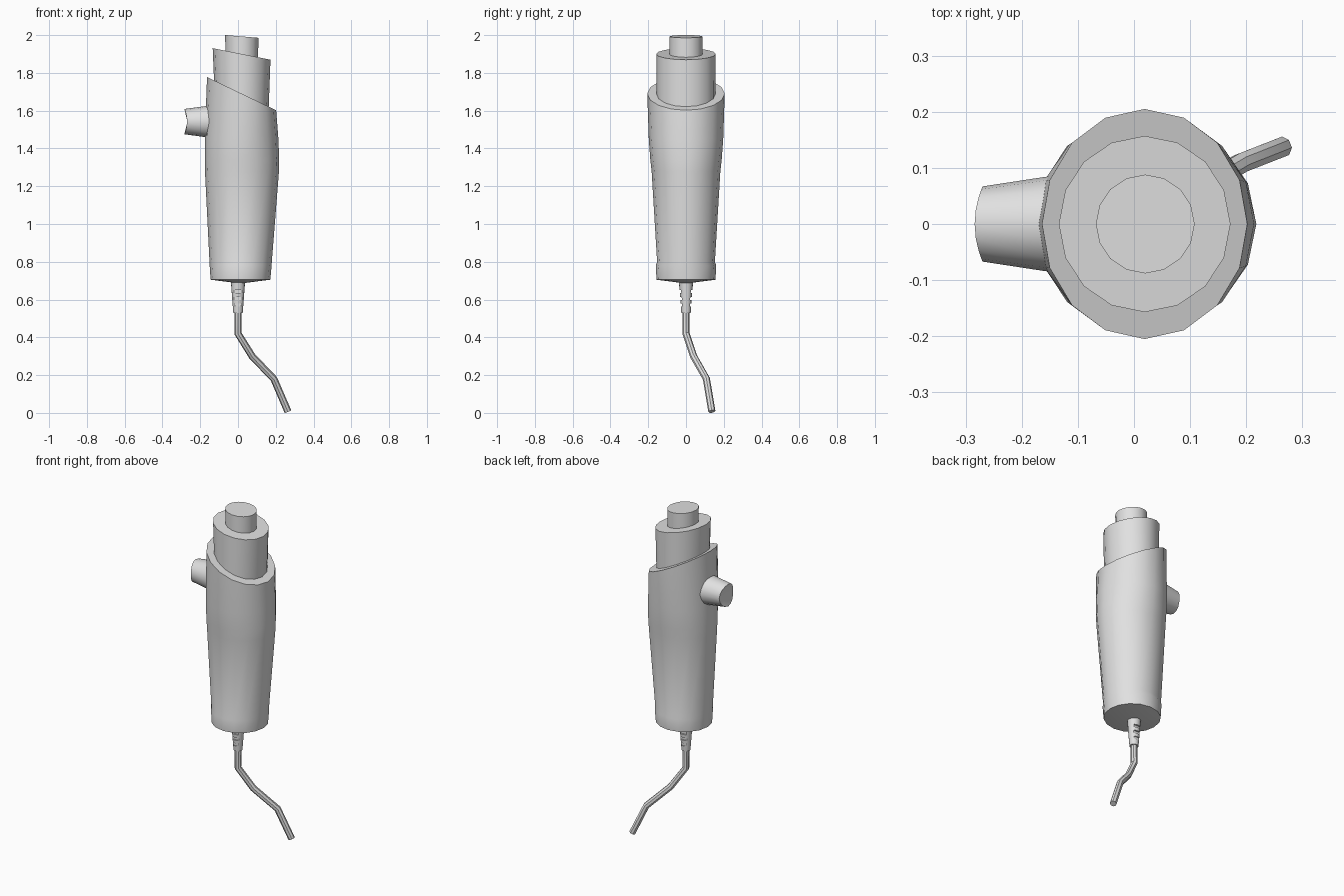
import bpy, bmesh
from math import cos, sin, pi
from mathutils import Vector

if "Cube" in bpy.data.objects:
    bpy.data.objects.remove(bpy.data.objects["Cube"], do_unlink=True)

grey = bpy.data.materials.new("light_grey")
grey.use_nodes = True
colour = (0.75, 0.75, 0.75, 1)
grey.diffuse_color = colour
grey.node_tree.nodes["Principled BSDF"].inputs["Base Color"].default_value = colour


def finish(obj):
    """Assign the material and smooth everything but sharp edges."""
    obj.data.materials.clear()
    obj.data.materials.append(grey)
    bpy.ops.object.select_all(action="DESELECT")
    obj.select_set(True)
    bpy.context.view_layer.objects.active = obj
    bpy.ops.object.shade_smooth_by_angle(angle=pi / 6)
    return obj


def loft(name, rings, centre=None):
    """Skin rings of points; close the first flat or as a fan to centre."""
    bm = bmesh.new()
    loops = [[bm.verts.new(p) for p in ring] for ring in rings]
    n = len(loops[0])
    for a, b in zip(loops, loops[1:]):
        for i in range(n):
            j = (i + 1) % n
            bm.faces.new((a[i], a[j], b[j], b[i]))
    bm.faces.new(loops[-1])
    if centre:
        tip = bm.verts.new(centre)
        for i in range(n):
            bm.faces.new((loops[0][i], tip, loops[0][(i + 1) % n]))
    else:
        bm.faces.new(loops[0])
    bmesh.ops.recalc_face_normals(bm, faces=bm.faces)
    mesh = bpy.data.meshes.new(name)
    bm.to_mesh(mesh)
    bm.free()
    obj = bpy.data.objects.new(name, mesh)
    bpy.context.collection.objects.link(obj)
    return finish(obj)


def ring(z, cx, rx, ry, slope=0, n=16):
    """Elliptical ring around z, sheared along x by slope."""
    angles = [2 * pi * i / n for i in range(n)]
    return [Vector((cx + rx * cos(a), ry * sin(a), z + slope * rx * cos(a))) for a in angles]


# Handle with shallow grip hollows and a slanted top
loft("handle_body", [
    ring(0.705, 0.013, 0.158, 0.156),
    ring(0.78, 0.014, 0.164, 0.160),
    ring(0.80, 0.014, 0.165, 0.153),
    ring(1.28, 0.021, 0.196, 0.182),
    ring(1.34, 0.021, 0.197, 0.189),
    ring(1.45, 0.019, 0.195, 0.197),
    ring(1.69, 0.019, 0.183, 0.205, -0.48),
], centre=(0.013, 0, 0.685))

# Collar and push button
loft("collar", [ring(1.55, 0.021, 0.139, 0.156),
                ring(1.90, 0.019, 0.153, 0.157, -0.2)])
loft("top_button", [ring(1.85, 0.02, 0.086, 0.088),
                    ring(1.993, 0.02, 0.088, 0.088, -0.085)])


# Side knob with a saddle-shaped end
def knob_ring(x, r, dip=0, n=16):
    angles = [2 * pi * i / n for i in range(n)]
    return [Vector((x - dip * sin(a) ** 2, r * cos(a), 1.542 + r * sin(a))) for a in angles]


loft("side_knob", [knob_ring(-0.27, 0.067, 0.014),
                   knob_ring(-0.165, 0.083),
                   knob_ring(-0.1, 0.092)], centre=(-0.268, 0, 1.542))

# Strain relief with slots cut front and back
relief = loft("strain_relief", [ring(0.53, 0, 0.025, 0.025),
                                ring(0.70, 0, 0.038, 0.038)])
for k in range(3):
    z = 0.57 + 0.036 * k
    for side in (-1, 1):
        bpy.ops.mesh.primitive_cube_add(size=1, location=(0, side * 0.04, z))
        cutter = bpy.context.object
        cutter.name = "slot_cutter"
        cutter.scale = (0.042, 0.036, 0.016)
        cutter.hide_render = True
        bpy.context.view_layer.update()
        cut = relief.modifiers.new("slot", "BOOLEAN")
        cut.operation = "DIFFERENCE"
        cut.solver = "EXACT"
        cut.object = cutter
        bpy.context.view_layer.objects.active = relief
        bpy.ops.object.modifier_apply(modifier=cut.name)
        bpy.data.objects.remove(cutter, do_unlink=True)
finish(relief)

# Bent cable
path = [(0, 0, 0.6), (0, 0, 0.42), (0.075, 0.04, 0.30), (0.19, 0.108, 0.18), (0.264, 0.137, 0.008)]
curve = bpy.data.curves.new("cable", "CURVE")
curve.dimensions = "3D"
curve.bevel_depth = 0.019
curve.bevel_resolution = 2
curve.use_fill_caps = True
spline = curve.splines.new("POLY")
spline.points.add(len(path) - 1)
for point, co in zip(spline.points, path):
    point.co = (*co, 1)
cable = bpy.data.objects.new("cable", curve)
bpy.context.collection.objects.link(cable)
bpy.ops.object.select_all(action="DESELECT")
cable.select_set(True)
bpy.context.view_layer.objects.active = cable
bpy.ops.object.convert(target="MESH")
finish(bpy.context.object)
